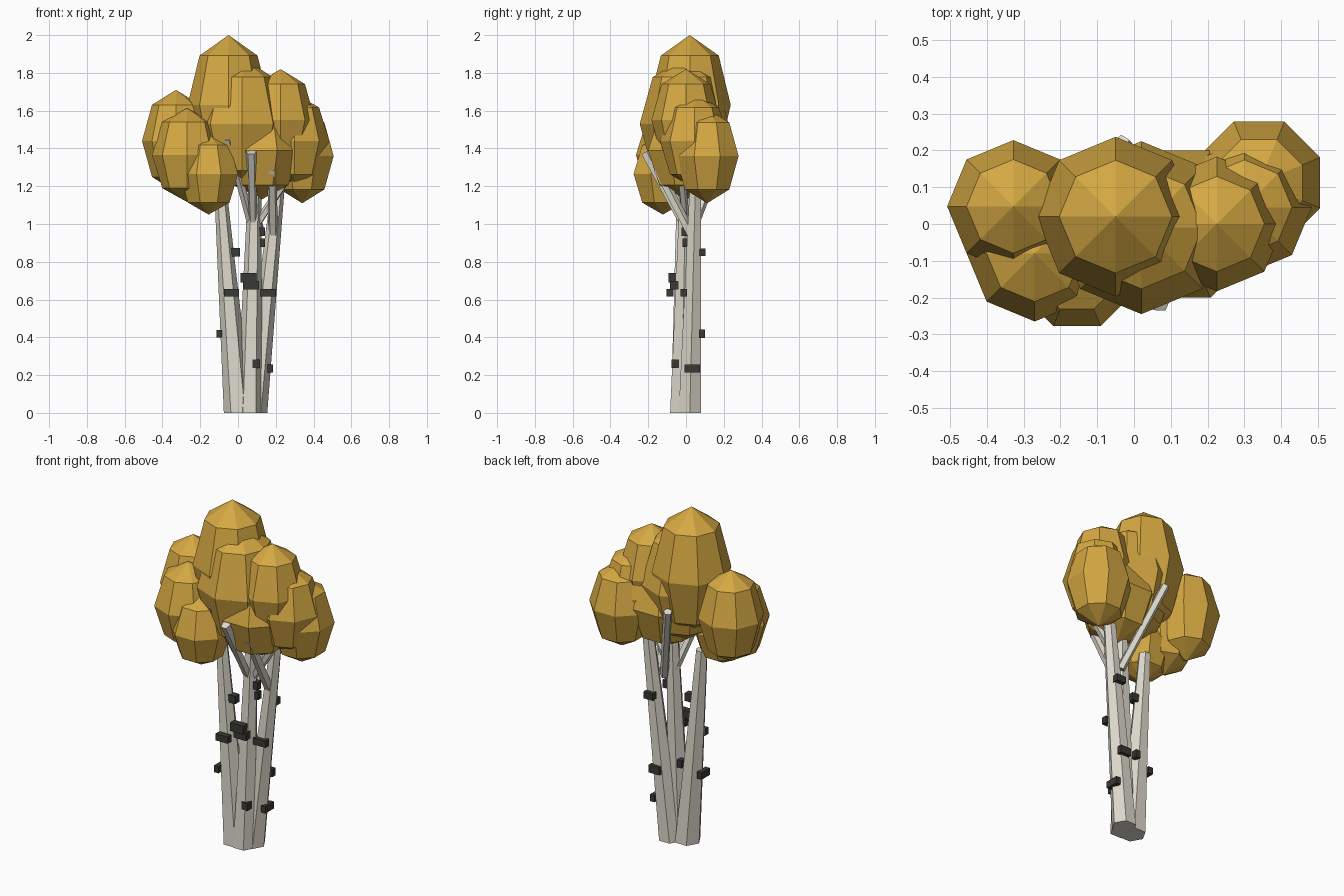
import bpy, bmesh, math
from mathutils import Vector, Matrix

if "Cube" in bpy.data.objects:
    bpy.data.objects.remove(bpy.data.objects["Cube"])


def material(name, rgb):
    m = bpy.data.materials.new(name)
    m.diffuse_color = (*rgb, 1)
    m.use_nodes = True
    m.node_tree.nodes["Principled BSDF"].inputs["Base Color"].default_value = m.diffuse_color
    return m


BARK = material("pale_bark", (0.72, 0.69, 0.60))
MARK = material("dark_bark", (0.04, 0.04, 0.036))
LEAF = material("autumn_leaf", (0.66, 0.39, 0.055))


def add_object(name, bm, mat):
    me = bpy.data.meshes.new(name)
    bm.to_mesh(me)
    bm.free()
    me.materials.append(mat)
    ob = bpy.data.objects.new(name, me)
    bpy.context.collection.objects.link(ob)
    return ob


def trunk(name, base, top, r0, r1, sides=6):
    # Leaning tapered prism with horizontal ends
    bm = bmesh.new()
    rings = []
    for c, r in ((base, r0), (top, r1)):
        rings.append([bm.verts.new((c[0] + r * math.cos(2 * math.pi * i / sides),
                                    c[1] + r * math.sin(2 * math.pi * i / sides), c[2]))
                      for i in range(sides)])
    for i in range(sides):
        j = (i + 1) % sides
        bm.faces.new((rings[0][i], rings[0][j], rings[1][j], rings[1][i]))
    bm.faces.new(rings[0][::-1])
    bm.faces.new(rings[1])
    return add_object(name, bm, BARK)


def branch(name, a, b, r0, r1, sides=5):
    a, b = Vector(a), Vector(b)
    d = b - a
    bm = bmesh.new()
    bmesh.ops.create_cone(bm, cap_ends=True, segments=sides, radius1=r0, radius2=r1,
                          depth=d.length,
                          matrix=Matrix.Translation((a + b) / 2)
                          @ d.to_track_quat('Z', 'Y').to_matrix().to_4x4())
    return add_object(name, bm, BARK)


def leaf_clump(name, c, r, rz, turn=0):
    bm = bmesh.new()
    bmesh.ops.create_uvsphere(bm, u_segments=8, v_segments=4, radius=1)
    bm.transform(Matrix.Translation(c) @ Matrix.Rotation(math.radians(turn), 4, 'Z')
                 @ Matrix.Diagonal((r, r, rz, 1)))
    return add_object(name, bm, LEAF)


def bark_mark(name, c, size, turn=0):
    bm = bmesh.new()
    bmesh.ops.create_cube(bm, size=1)
    bm.transform(Matrix.Translation(c) @ Matrix.Rotation(math.radians(turn), 4, 'Z')
                 @ Matrix.Diagonal((*size, 1)))
    return add_object(name, bm, MARK)


# Three trunks from a shared base
trunk("trunk_left", (0.0, -0.015, 0), (-0.09, -0.02, 1.15), 0.075, 0.034)
trunk("trunk_middle", (0.06, -0.025, 0), (0.09, 0.0, 1.25), 0.068, 0.034)
trunk("trunk_right", (0.087, 0.02, 0), (0.215, 0.05, 1.22), 0.068, 0.034)

# Branches reaching into the foliage
branches = [
    ((0.08, -0.01, 0.99), (0.07, -0.215, 1.38), 0.022, 0.028),
    ((0.185, 0.03, 0.94), (0.18, -0.15, 1.29), 0.026, 0.026),
    ((0.07, 0.0, 1.0), (-0.05, -0.18, 1.45), 0.022, 0.022),
    ((0.12, 0.03, 0.96), (-0.035, 0.22, 1.45), 0.024, 0.024),
    ((0.10, 0.0, 1.0), (0.30, -0.03, 1.3), 0.022, 0.022),
]
for i, b in enumerate(branches):
    branch(f"branch_{i + 1}", *b)

# Foliage clumps: centre, radius, half height, turn
clumps = [
    ((-0.05, 0.02, 1.63), 0.217, 0.37, 0),
    ((-0.328, 0.048, 1.44), 0.18, 0.27, 0),
    ((-0.27, -0.08, 1.365), 0.185, 0.248, 0),
    ((-0.155, -0.122, 1.265), 0.168, 0.215, 22.5),
    ((0.02, -0.01, 1.53), 0.235, 0.35, 0),
    ((0.125, 0.0, 1.39), 0.217, 0.26, 22.5),
    ((0.225, 0.0, 1.55), 0.183, 0.27, 0),
    ((0.34, 0.112, 1.36), 0.18, 0.25, 22.5),
    ((0.30, 0.045, 1.44), 0.183, 0.25, 0),
]
for i, c in enumerate(clumps):
    leaf_clump(f"leaf_clump_{i + 1}", *c)

# Dark bark marks: centre, size
wide, deep, small = (0.08, 0.035, 0.04), (0.03, 0.08, 0.04), (0.03, 0.035, 0.045)
marks = [
    ((-0.035, -0.085, 0.635), wide),
    ((-0.10, -0.02, 0.42), deep),
    ((-0.015, -0.02, 0.85), (0.05, 0.04, 0.045)),
    ((0.055, -0.072, 0.715), (0.085, 0.04, 0.05)),
    ((0.07, -0.062, 0.675), (0.08, 0.045, 0.045)),
    ((0.097, -0.055, 0.26), (0.04, 0.045, 0.045)),
    ((0.128, -0.005, 0.96), small),
    ((0.128, 0.0, 0.90), small),
    ((0.16, -0.012, 0.635), wide),
    ((0.17, 0.033, 0.235), deep),
    ((0.14, 0.085, 0.42), (0.07, 0.03, 0.045)),
    ((0.175, 0.087, 0.85), (0.06, 0.035, 0.04)),
    ((0.01, 0.03, 0.47), small),
]
for i, m in enumerate(marks):
    bark_mark(f"bark_mark_{i + 1}", *m)
